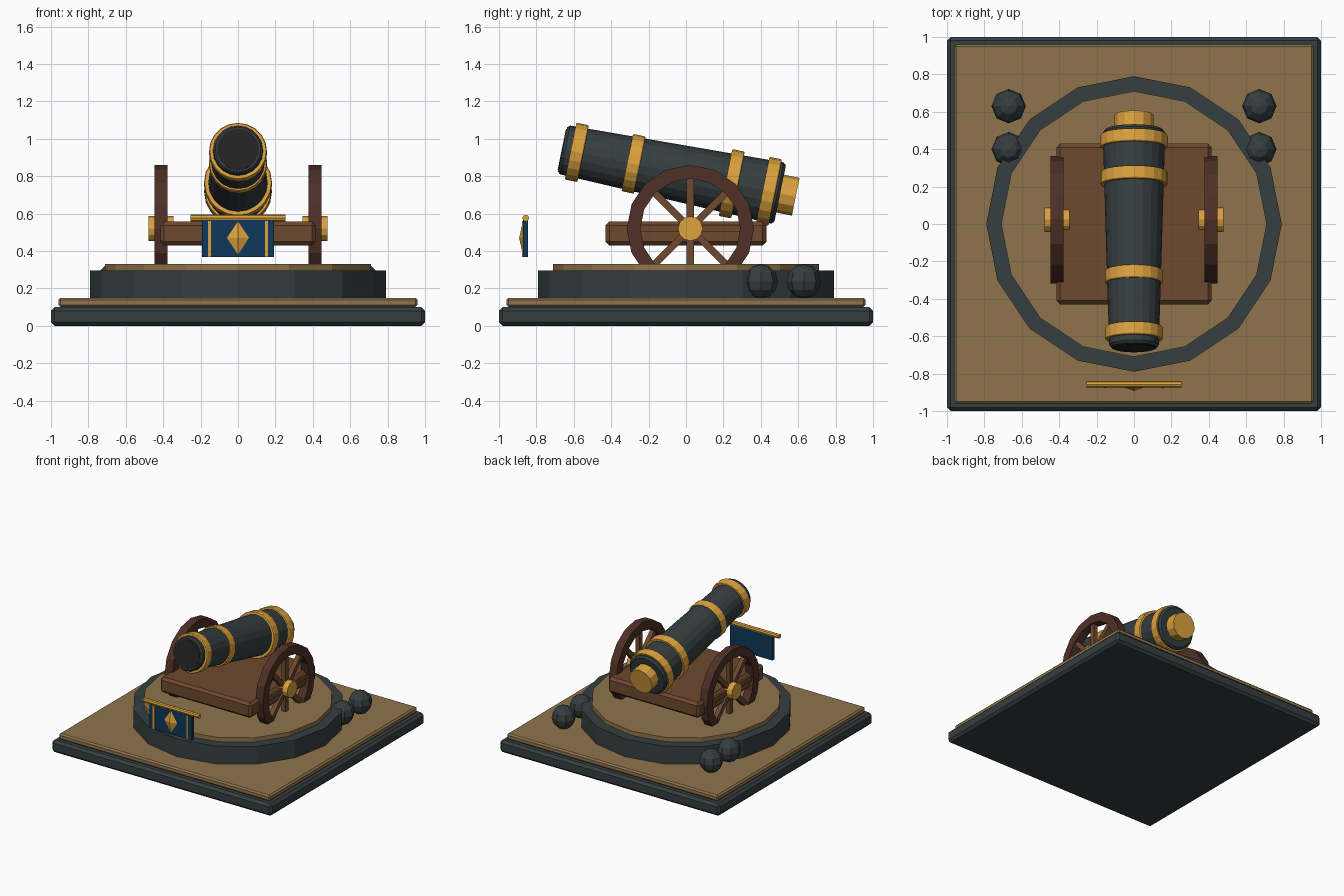
import bpy, bmesh, math
from mathutils import Matrix, Vector

old = bpy.data.objects.get("Cube")
if old:
    bpy.data.objects.remove(old, do_unlink=True)


def material(name, rgb):
    """Flat material from sRGB bytes, stored as linear values."""
    lin = [((c / 255 + 0.055) / 1.055) ** 2.4 for c in rgb]
    m = bpy.data.materials.new(name)
    m.use_nodes = True
    m.diffuse_color = (*lin, 1)
    m.node_tree.nodes["Principled BSDF"].inputs["Base Color"].default_value = (*lin, 1)
    return m


slate = material("slate iron", (54, 62, 64))
sand = material("sandstone", (143, 116, 76))
gold = material("gold trim", (220, 162, 62))
wood = material("brown wood", (110, 73, 46))
dark_wood = material("dark wood", (78, 48, 38))
blue = material("navy cloth", (14, 56, 88))
black = material("bore black", (35, 35, 36))


def finish(name, bm, mat, matrix=Matrix()):
    bmesh.ops.recalc_face_normals(bm, faces=bm.faces)
    mesh = bpy.data.meshes.new(name)
    bm.to_mesh(mesh)
    bm.free()
    mesh.materials.append(mat)
    ob = bpy.data.objects.new(name, mesh)
    ob.matrix_world = matrix
    bpy.context.collection.objects.link(ob)
    return ob


def box(name, low, high, mat, bevel=0):
    low, high = Vector(low), Vector(high)
    bm = bmesh.new()
    bmesh.ops.create_cube(bm, size=1)
    bmesh.ops.scale(bm, vec=high - low, verts=bm.verts)
    bmesh.ops.translate(bm, vec=(low + high) / 2, verts=bm.verts)
    if bevel:
        bmesh.ops.bevel(bm, geom=bm.edges[:], offset=bevel, segments=1, affect='EDGES')
    return finish(name, bm, mat)


def lathe(name, profile, sides, mat, matrix=Matrix(), closed=False):
    """Spin (radius, height) points round local z; open profiles get end caps."""
    bm = bmesh.new()
    rings = []
    for r, h in profile:
        angles = [2 * math.pi * i / sides for i in range(sides)]
        rings.append([bm.verts.new((r * math.cos(a), r * math.sin(a), h)) for a in angles])
    pairs = list(zip(rings, rings[1:]))
    if closed:
        pairs.append((rings[-1], rings[0]))
    else:
        bm.faces.new(rings[0])
        bm.faces.new(rings[-1])
    for a, b in pairs:
        for i in range(sides):
            j = (i + 1) % sides
            bm.faces.new((a[i], a[j], b[j], b[i]))
    return finish(name, bm, mat, matrix)


# Stepped plinth and round platform
box("plinth_base", (-1, -1, 0), (1, 1, 0.1), slate, 0.02)
box("plinth_top", (-0.96, -0.96, 0.1), (0.96, 0.96, 0.15), sand, 0.012)
lathe("platform_ring", [(0.79, 0.15), (0.79, 0.295)], 16, slate)
lathe("platform_floor", [(0.71, 0.29), (0.71, 0.33)], 16, sand)

# Carriage bed
box("carriage_bed", (-0.415, -0.43, 0.43), (0.415, 0.43, 0.557), wood, 0.02)

# Wheels, spokes and hubs
WHEEL_Y, WHEEL_Z = 0.023, 0.52
for side, label in ((1, "left"), (-1, "right")):
    place = Matrix.Translation((side * 0.412, WHEEL_Y, WHEEL_Z)) @ Matrix.Rotation(math.pi / 2, 4, 'Y')
    rim = [(0.267, -0.034), (0.34, -0.034), (0.34, 0.034), (0.267, 0.034)]
    lathe(label + "_wheel_rim", rim, 16, dark_wood, place, closed=True)
    lathe(label + "_wheel_hub", [(0.066, -0.066), (0.066, 0.066)], 12, gold, place)
    for k in range(4):
        spoke = box(f"{label}_spoke_{k + 1}", (-0.28, -0.019, -0.019), (0.28, 0.019, 0.019), wood)
        spoke.matrix_world = place @ Matrix.Rotation(k * math.pi / 4, 4, 'Z')

# Barrel, pointing forward and up
aim = Matrix.Translation((0, -0.66, 0.943)) @ Matrix.Rotation(-math.pi / 2 - 0.2, 4, 'X')
barrel = [(0.122, 0), (0.133, 0.014), (0.167, 1.172), (0.153, 1.187)]
lathe("barrel", barrel, 20, slate, aim)
lathe("barrel_bore", [(0.112, -0.004), (0.112, 0.02)], 20, black, aim)
lathe("breech_knob", [(0.103, 1.18), (0.103, 1.272)], 12, gold, aim)
bands = [(0.078, 0.155), (0.387, 0.156), (0.923, 0.182), (1.126, 0.181)]
for n, (t, r) in enumerate(bands):
    w = 0.034
    lathe(f"barrel_band_{n + 1}", [(r - 0.004, t - w), (r, t - w + 0.006), (r, t + w - 0.006),
                                   (r - 0.004, t + w)], 20, gold, aim)

# Cannonballs in pairs beside the platform
for x in (-0.67, 0.67):
    for y in (0.4, 0.63):
        bm = bmesh.new()
        bmesh.ops.create_uvsphere(bm, u_segments=8, v_segments=6, radius=0.092)
        finish("cannonball", bm, slate, Matrix.Translation((x, y, 0.238)))

# Banner: rod, cloth, side stripes and raised diamond
rod_place = Matrix.Translation((0, -0.857, 0.576)) @ Matrix.Rotation(math.pi / 2, 4, 'Y')
lathe("banner_rod", [(0.018, -0.253), (0.018, 0.253)], 8, gold, rod_place)
box("banner_cloth", (-0.193, -0.872, 0.367), (0.193, -0.846, 0.565), blue)
for s in (-1, 1):
    box("banner_stripe", (s * 0.153 - 0.008, -0.877, 0.367), (s * 0.153 + 0.008, -0.87, 0.56), gold)
bm = bmesh.new()
tip = bm.verts.new((0, -0.892, 0.47))
rim = [bm.verts.new((x, -0.871, 0.47 + z)) for x, z in ((0.062, 0), (0, 0.094), (-0.062, 0), (0, -0.094))]
bm.faces.new(rim)
for i in range(4):
    bm.faces.new((rim[i], rim[(i + 1) % 4], tip))
finish("banner_diamond", bm, gold)
